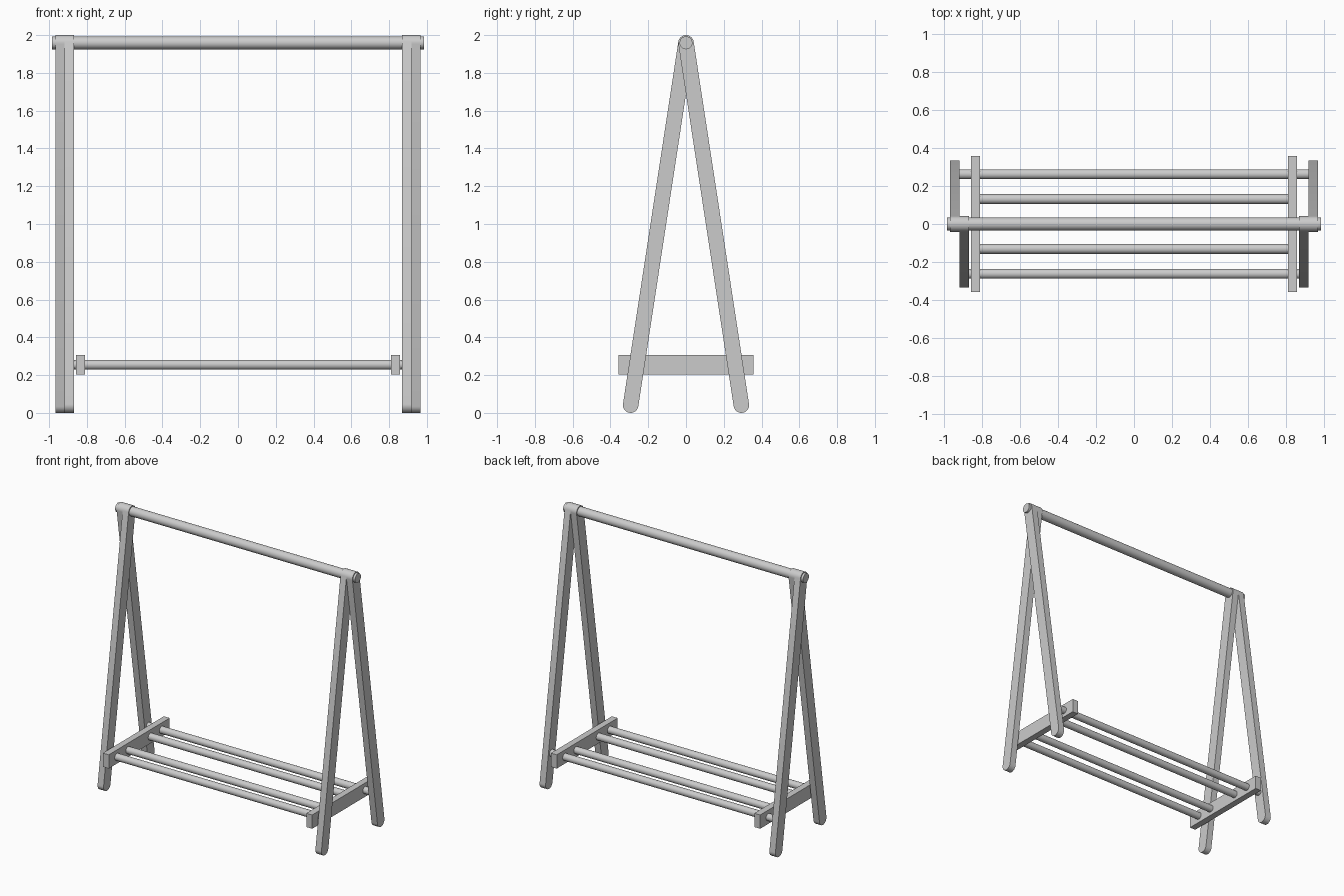
import bpy
import bmesh
import math
from mathutils import Vector

default = bpy.data.objects.get("Cube")
if default:
    bpy.data.objects.remove(default, do_unlink=True)

GREY = (0.6, 0.6, 0.6, 1.0)
grey = bpy.data.materials.new("light grey")
grey.use_nodes = True
grey.diffuse_color = GREY
grey.node_tree.nodes["Principled BSDF"].inputs["Base Color"].default_value = GREY


def finish(name, bm):
    bmesh.ops.recalc_face_normals(bm, faces=bm.faces)
    mesh = bpy.data.meshes.new(name)
    bm.to_mesh(mesh)
    bm.free()
    mesh.materials.append(grey)
    obj = bpy.data.objects.new(name, mesh)
    bpy.context.collection.objects.link(obj)
    bpy.ops.object.select_all(action="DESELECT")
    obj.select_set(True)
    bpy.context.view_layer.objects.active = obj
    bpy.ops.object.shade_smooth_by_angle(angle=math.radians(30))
    return obj


def prism(name, outline, x0, x1):
    """Extrude a (y, z) outline from x0 to x1."""
    bm = bmesh.new()
    face = bm.faces.new([bm.verts.new((x0, y, z)) for y, z in outline])
    ext = bmesh.ops.extrude_face_region(bm, geom=[face])
    moved = [g for g in ext["geom"] if isinstance(g, bmesh.types.BMVert)]
    bmesh.ops.translate(bm, verts=moved, vec=(x1 - x0, 0, 0))
    return finish(name, bm)


def circle(y, z, r, n=32):
    return [(y + r * math.cos(math.tau * i / n), z + r * math.sin(math.tau * i / n))
            for i in range(n)]


def stadium(a, b, r, n=16):
    """Round-ended bar outline between two centres."""
    a, b = Vector(a), Vector(b)
    d = b - a
    start = math.atan2(d.y, d.x) - math.pi / 2
    points = []
    for centre, turn in ((b, 0), (a, math.pi)):
        for i in range(n + 1):
            t = start + turn + math.pi * i / n
            points.append((centre.x + r * math.cos(t), centre.y + r * math.sin(t)))
    return points


LEG_R = 0.041
TOP = (0, 2 - LEG_R)
FOOT_Y = 0.293
SHELF_Z = 0.255

# Crossed leg pairs and shelf side bars
for side, s in (("left", 1), ("right", -1)):
    prism(f"front_leg_{side}", stadium((-FOOT_Y, LEG_R), TOP, LEG_R), s * 0.869, s * 0.918)
    prism(f"back_leg_{side}", stadium((FOOT_Y, LEG_R), TOP, LEG_R), s * 0.918, s * 0.967)
    low, high = SHELF_Z - 0.051, SHELF_Z + 0.051
    bar = [(-0.357, low), (0.357, low), (0.357, high), (-0.357, high)]
    prism(f"shelf_side_bar_{side}", bar, s * 0.81, s * 0.858)

# Hanging rail
prism("hanging_rail", circle(*TOP, 0.034), -0.984, 0.984)

# Shelf rods: outer ones reach into the legs, inner ones stop in the side bars
rods = (("front_outer", -0.262, 0.9), ("front_inner", -0.131, 0.83),
        ("back_inner", 0.131, 0.83), ("back_outer", 0.262, 0.93))
for label, y, half in rods:
    prism(f"shelf_rod_{label}", circle(y, SHELF_Z, 0.026), -half, half)
